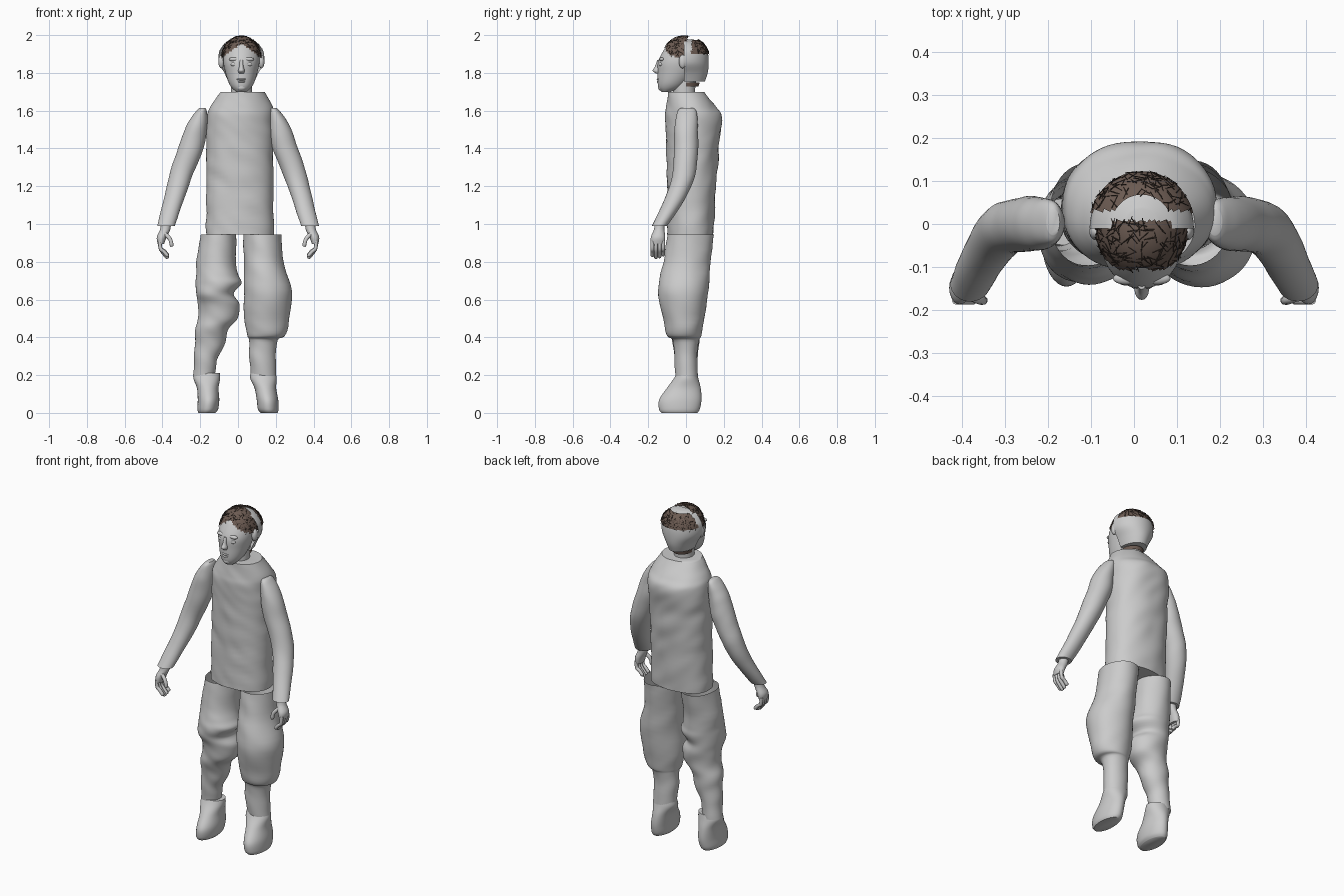
import bpy, bmesh, math, random
from mathutils import Vector, Matrix, noise

random.seed(4)
if "Cube" in bpy.data.objects:
    bpy.data.objects.remove(bpy.data.objects["Cube"])


def material(name, r, g, b):
    mat = bpy.data.materials.new(name)
    mat.use_nodes = True
    mat.diffuse_color = (r, g, b, 1)
    mat.node_tree.nodes["Principled BSDF"].inputs["Base Color"].default_value = (r, g, b, 1)
    return mat


GREY = material("plain grey", .6, .6, .6)
BROWN = material("hair brown", .15, .105, .085)
DARK = material("strand dark brown", .04, .028, .022)


def finish(name, bm, mat, angle=50):
    bmesh.ops.recalc_face_normals(bm, faces=bm.faces)
    mesh = bpy.data.meshes.new(name)
    bm.to_mesh(mesh)
    bm.free()
    mesh.materials.append(mat)
    obj = bpy.data.objects.new(name, mesh)
    bpy.context.collection.objects.link(obj)
    bpy.ops.object.select_all(action='DESELECT')
    obj.select_set(True)
    bpy.context.view_layer.objects.active = obj
    bpy.ops.object.shade_smooth_by_angle(angle=math.radians(angle))


def spline(points, steps):
    """Smooth rows of numbers through the given rows."""
    rows = []
    last = len(points) - 1
    for i in range(last):
        a, b, c, d = (points[min(max(i + k, 0), last)] for k in (-1, 0, 1, 2))
        for s in range(steps):
            t = s / steps
            rows.append([q + t / 2 * (r - p + t * (2 * p - 5 * q + 4 * r - u
                         + t * (3 * (q - r) + u - p)))
                         for p, q, r, u in zip(a, b, c, d)])
    rows.append(list(points[-1]))
    return rows


def loft(name, sections, mat=GREY, sides=36, power=2, steps=5, side=1,
         wrinkle=0, arc=2 * math.pi, capped=True):
    """Skin level oval sections given as height, centre x, centre y, radius x, radius y."""
    bm = bmesh.new()
    rings = []
    closed = arc > 6
    count = sides if closed else sides + 1
    for z, cx, cy, rx, ry in spline(sections, steps):
        ring = []
        for i in range(count):
            a = arc * i / sides
            c, s = math.cos(a), math.sin(a)
            k = (abs(c) ** power + abs(s) ** power) ** (-1 / power)
            p = Vector((side * (cx + rx * k * c), cy + ry * k * s, z))
            bump = wrinkle * noise.noise(Vector((p.x * 9, p.y * 9, p.z * 14 + p.x * 8)))
            ring.append(bm.verts.new(p + Vector((c * side, s, 0)) * bump))
        rings.append(ring)
    for low, high in zip(rings, rings[1:]):
        for i in range(sides):
            j = (i + 1) % count
            bm.faces.new((low[i], low[j], high[j], high[i]))
    if capped:
        bm.faces.new(rings[0])
        bm.faces.new(rings[-1])
    finish(name, bm, mat)


def ellipsoid(name, centre, radii, mat=GREY, keep=None, detail=24):
    """Ball scaled to the radii; keep trims it to the faces passing a rule."""
    bm = bmesh.new()
    bmesh.ops.create_uvsphere(bm, u_segments=detail, v_segments=detail // 2, radius=1)
    bmesh.ops.transform(bm, verts=bm.verts,
                        matrix=Matrix.Translation(centre) @ Matrix.Diagonal((*radii, 1)))
    if keep:
        drop = [f for f in bm.faces if not keep(f.calc_center_median())]
        bmesh.ops.delete(bm, geom=drop, context='FACES')
    finish(name, bm, mat)


def tube(name, path, radius):
    curve = bpy.data.curves.new(name, 'CURVE')
    curve.dimensions = '3D'
    curve.bevel_depth = radius
    curve.bevel_resolution = 2
    curve.use_fill_caps = True
    line = curve.splines.new('POLY')
    rows = spline(path, 4)
    line.points.add(len(rows) - 1)
    for point, row in zip(line.points, rows):
        point.co = (*row, 1)
    line.points[-1].radius = .6
    curve.materials.append(GREY)
    obj = bpy.data.objects.new(name, curve)
    bpy.context.collection.objects.link(obj)


# Jacket body with sloping shoulders and collar
loft("jacket", [(.945, .01, .022, .18, .122), (1.2, .01, .03, .178, .13),
                (1.42, .01, .035, .178, .14), (1.56, .012, .04, .178, .15),
                (1.62, .016, .026, .165, .13), (1.70, .025, .0, .115, .095)],
     power=2.2, sides=64, steps=10, wrinkle=.006)

# Sleeves, palms and fingers, mirrored
for label, side in (("left", 1), ("right", -1)):
    loft(label + "_sleeve",
         [(1.615, .188, .005, .016, .03), (1.6, .192, .005, .027, .047),
          (1.56, .206, .003, .045, .056), (1.5, .224, .0, .058, .062),
          (1.4, .25, .0, .068, .064), (1.26, .302, -.012, .062, .06),
          (1.13, .34, -.06, .054, .054), (.99, .381, -.14, .047, .04)],
         side=side, wrinkle=.003)
    loft(label + "_palm",
         [(1.01, .38, -.138, .026, .026), (.97, .386, -.142, .027, .028),
          (.93, .404, -.148, .026, .038), (.895, .408, -.15, .017, .036)],
         side=side, sides=20)
    for i in range(4):
        y = -.178 + i * .019
        tip = .815 + .01 * abs(i - 1.3)
        tube(label + "_finger", [(side * .414, y, .91), (side * .41, y, .87),
                                 (side * .392, y, tip + .025), (side * .37, y, tip)], .01)
    tube(label + "_thumb", [(side * .39, -.165, .95), (side * .36, -.176, .92),
                            (side * .35, -.178, .88)], .011)

# Baggy trouser legs, open at the waist
loft("left_trouser_leg",
     [(.945, .13, .025, .1, .122), (.8, .135, .005, .105, .124),
      (.65, .157, -.015, .126, .133), (.5, .152, -.012, .121, .108),
      (.41, .15, -.01, .1, .09), (.385, .135, .0, .076, .07),
      (.3, .13, .0, .07, .062), (.19, .135, .005, .067, .058)],
     sides=48, wrinkle=.005, capped=False)
loft("right_trouser_leg",
     [(.945, -.105, .022, .095, .12), (.8, -.115, .0, .104, .115),
      (.73, -.11, -.01, .112, .12), (.685, -.103, -.015, .121, .125),
      (.63, -.123, -.02, .098, .115), (.575, -.102, -.01, .11, .105),
      (.5, -.107, -.01, .105, .094), (.44, -.14, -.008, .086, .084),
      (.36, -.15, .0, .079, .07), (.28, -.172, .0, .06, .06),
      (.19, -.18, .005, .058, .056)],
     sides=48, wrinkle=.005, capped=False)

# Boots
for label, side, shift in (("left", 1, 0), ("right", -1, .03)):
    loft(label + "_boot",
         [(.21, .132 + shift, .005, .066, .054), (.18, .135 + shift, .0, .07, .066),
          (.13, .145 + shift / 2, -.012, .057, .09), (.07, .156, -.03, .057, .112),
          (.02, .16, -.035, .055, .108), (.0, .164, -.035, .045, .095)], side=side)

# Neck and head
MID = .018
loft("neck", [(1.62, MID, .0, .058, .06), (1.7, MID, -.01, .055, .058),
              (1.8, MID, .0, .055, .06)])
loft("head", [(1.7, MID, -.105, .028, .025), (1.72, MID, -.085, .05, .06),
              (1.75, MID, -.07, .068, .08), (1.8, MID, -.05, .084, .1),
              (1.86, MID, -.035, .096, .113), (1.92, MID, -.018, .091, .1),
              (1.95, MID, -.012, .074, .082), (1.972, MID, -.01, .04, .045)], sides=40)
loft("skull_back_shell",
     [(1.755, MID, -.01, .07, .11), (1.8, MID, -.01, .09, .125),
      (1.85, MID, -.01, .118, .13), (1.9, MID, -.01, .12, .127),
      (1.93, MID, -.01, .108, .115), (1.96, MID, -.01, .08, .086),
      (1.977, MID, -.01, .04, .045)],
     arc=math.pi, sides=24)

# Face details
loft("nose", [(1.868, MID, -.142, .009, .01), (1.835, MID, -.147, .011, .017),
              (1.812, MID, -.152, .017, .025), (1.797, MID, -.145, .013, .014)], sides=16)
for name, z, width in (("upper_lip", 1.766, .026), ("lower_lip", 1.754, .021)):
    ellipsoid(name, (MID, -.142, z), (width, .013, .007))
ellipsoid("chin", (MID, -.128, 1.722), (.026, .02, .018))
for label, side in (("left", 1), ("right", -1)):
    ellipsoid(label + "_eyelid", (MID + side * .037, -.131, 1.845), (.02, .012, .011))
    ellipsoid(label + "_brow", (MID + side * .037, -.127, 1.872), (.03, .014, .011))
    ellipsoid(label + "_ear", (MID + side * .106, -.018, 1.86), (.016, .02, .036))


# Hair patches on the scalp, with loose strands
def front_rule(p):
    return p.y < .008 and p.z > 1.955 - .7 * abs(p.x - MID)


def back_rule(p):
    return p.y > .03 and 1.9 < p.z < 1.975


def strands(name, centre, radii, rule, amount):
    bm = bmesh.new()
    made = 0
    while made < amount:
        normal = Vector([random.gauss(0, 1) for _ in range(3)]).normalized()
        p = Vector(centre) + Vector([n * r for n, r in zip(normal, radii)])
        if not rule(p):
            continue
        made += 1
        along = normal.cross(Vector([random.gauss(0, 1) for _ in range(3)])).normalized()
        turn = along.to_track_quat('Z', 'Y').to_matrix().to_4x4()
        bmesh.ops.create_cone(bm, cap_ends=True, segments=4, radius1=.0012, radius2=.0006,
                              depth=random.uniform(.02, .035),
                              matrix=Matrix.Translation(p) @ turn)
    finish(name, bm, DARK)


for label, centre, radii, rule, amount in (
        ("front", (MID, -.012, 1.87), (.108, .118, .126), front_rule, 150),
        ("back", (MID, -.008, 1.88), (.126, .133, .116), back_rule, 100)):
    ellipsoid(label + "_hair", centre, radii, BROWN, rule, 72)
    strands(label + "_hair_strands", centre, [r + .001 for r in radii], rule, amount)

# Short fringe of hair under the back of the skull
loft("nape_hair", [(1.728, MID, .0, .057, .066), (1.748, MID, .0, .06, .072)],
     BROWN, arc=math.pi, sides=16, capped=False)
